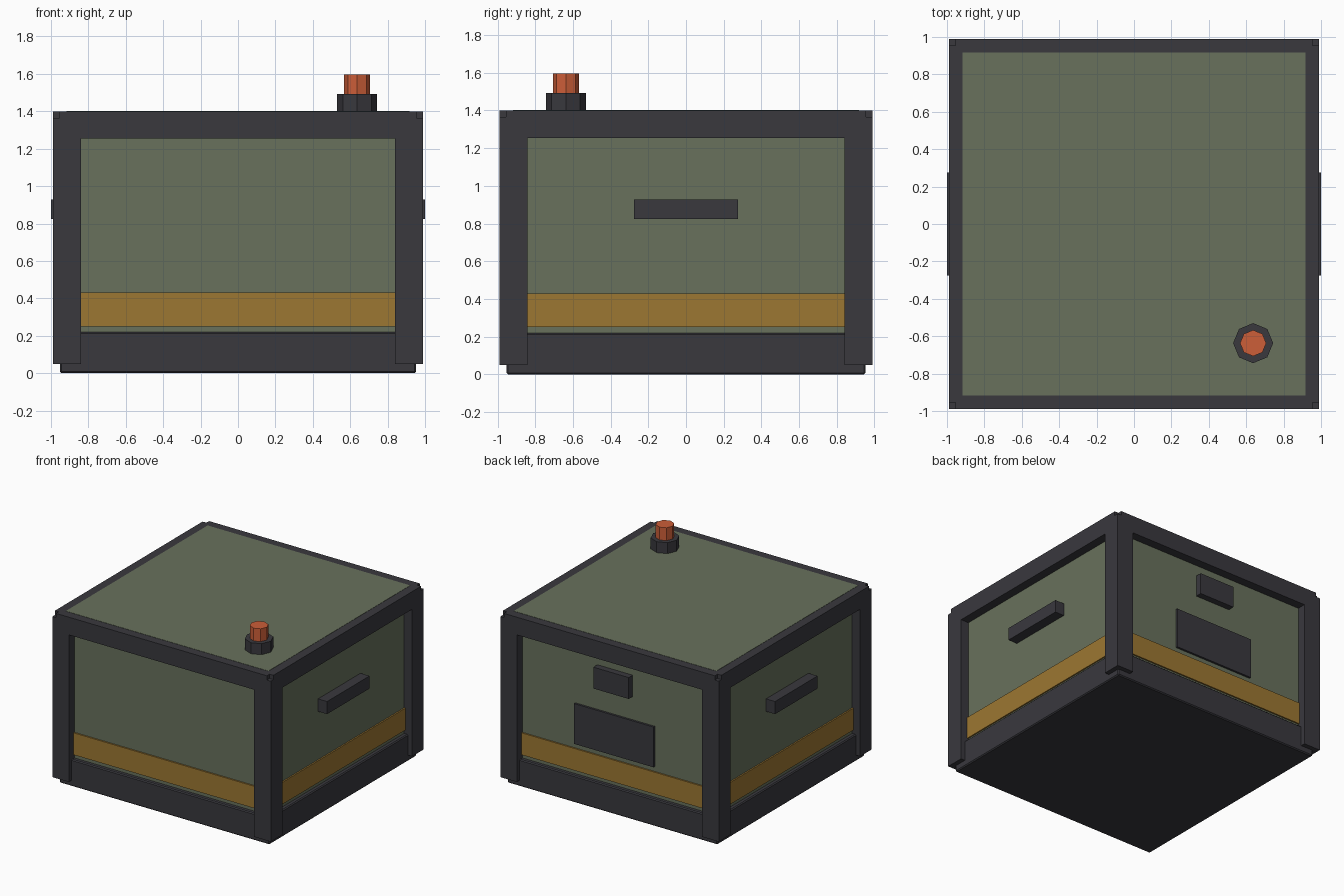
import bpy
import bmesh
from mathutils import Matrix, Vector

old = bpy.data.objects.get("Cube")
if old:
    bpy.data.objects.remove(old, do_unlink=True)


def material(name, rgb):
    mat = bpy.data.materials.new(name)
    mat.use_nodes = True
    mat.diffuse_color = (*rgb, 1)
    mat.node_tree.nodes["Principled BSDF"].inputs["Base Color"].default_value = (*rgb, 1)
    return mat


GREEN = material("olive_green", (0.138, 0.165, 0.107))
DARK = material("dark_metal", (0.041, 0.040, 0.048))
OCHRE = material("ochre_stripe", (0.333, 0.184, 0.032))
ORANGE = material("signal_orange", (0.604, 0.112, 0.040))


def finish(name, bm, mat):
    mesh = bpy.data.meshes.new(name)
    bm.to_mesh(mesh)
    bm.free()
    mesh.materials.append(mat)
    obj = bpy.data.objects.new(name, mesh)
    bpy.context.collection.objects.link(obj)
    return obj


def box(name, low, high, mat):
    low, high = Vector(low), Vector(high)
    bm = bmesh.new()
    place = Matrix.Translation((low + high) / 2) @ Matrix.Diagonal((*(high - low), 1))
    bmesh.ops.create_cube(bm, size=1, matrix=place)
    return finish(name, bm, mat)


def octagon(name, radius, bottom, top, mat):
    bm = bmesh.new()
    place = Matrix.Translation((0.637, -0.637, (bottom + top) / 2))
    bmesh.ops.create_cone(bm, cap_ends=True, segments=8, radius1=radius,
                          radius2=radius, depth=top - bottom, matrix=place)
    return finish(name, bm, mat)


OUT, IN, BODY, END = 0.99, 0.84, 0.918, 0.955

# Main case, with the top panel just proud of the frame
box("case_body", (-BODY, -BODY, 0.02), (BODY, BODY, 1.402), GREEN)

# Base tray with softened edges
base = box("base_tray", (-0.952, -0.952, 0), (0.952, 0.952, 0.22), DARK)
bevel = base.modifiers.new("edge_bevel", "BEVEL")
bevel.width = 0.008
bevel.segments = 1

# Painted band around the case
box("stripe_band", (-0.93, -0.93, 0.25), (0.93, 0.93, 0.43), OCHRE)

# Corner posts
for sx, side in ((-1, "right"), (1, "left")):
    for sy, end in ((-1, "front"), (1, "back")):
        xs = sorted((sx * IN, sx * OUT))
        ys = sorted((sy * IN, sy * OUT))
        box(f"{end}_{side}_post", (xs[0], ys[0], 0.05), (xs[1], ys[1], 1.365), DARK)

# Top rails stop short of the corners, leaving small notches
for s, end, side in ((-1, "front", "right"), (1, "back", "left")):
    a, b = sorted((s * IN, s * OUT))
    box(f"{end}_top_rail", (-END, a, 1.255), (END, b, 1.40), DARK)
    box(f"{side}_top_rail", (a, -END, 1.255), (b, END, 1.40), DARK)
    # Side handles
    a, b = sorted((s * 0.9, s * 1.0))
    box(f"{side}_handle", (a, -0.275, 0.825), (b, 0.275, 0.928), DARK)

# Back access plate and latch block
box("back_plate", (-0.36, 0.9, 0.47), (0.36, 0.935, 0.80), DARK)
box("back_latch", (-0.16, 0.9, 0.99), (0.16, 0.97, 1.165), DARK)

# Beacon on the roof
octagon("beacon_base", 0.107, 1.39, 1.492, DARK)
octagon("beacon_lamp", 0.07, 1.48, 1.597, ORANGE)
